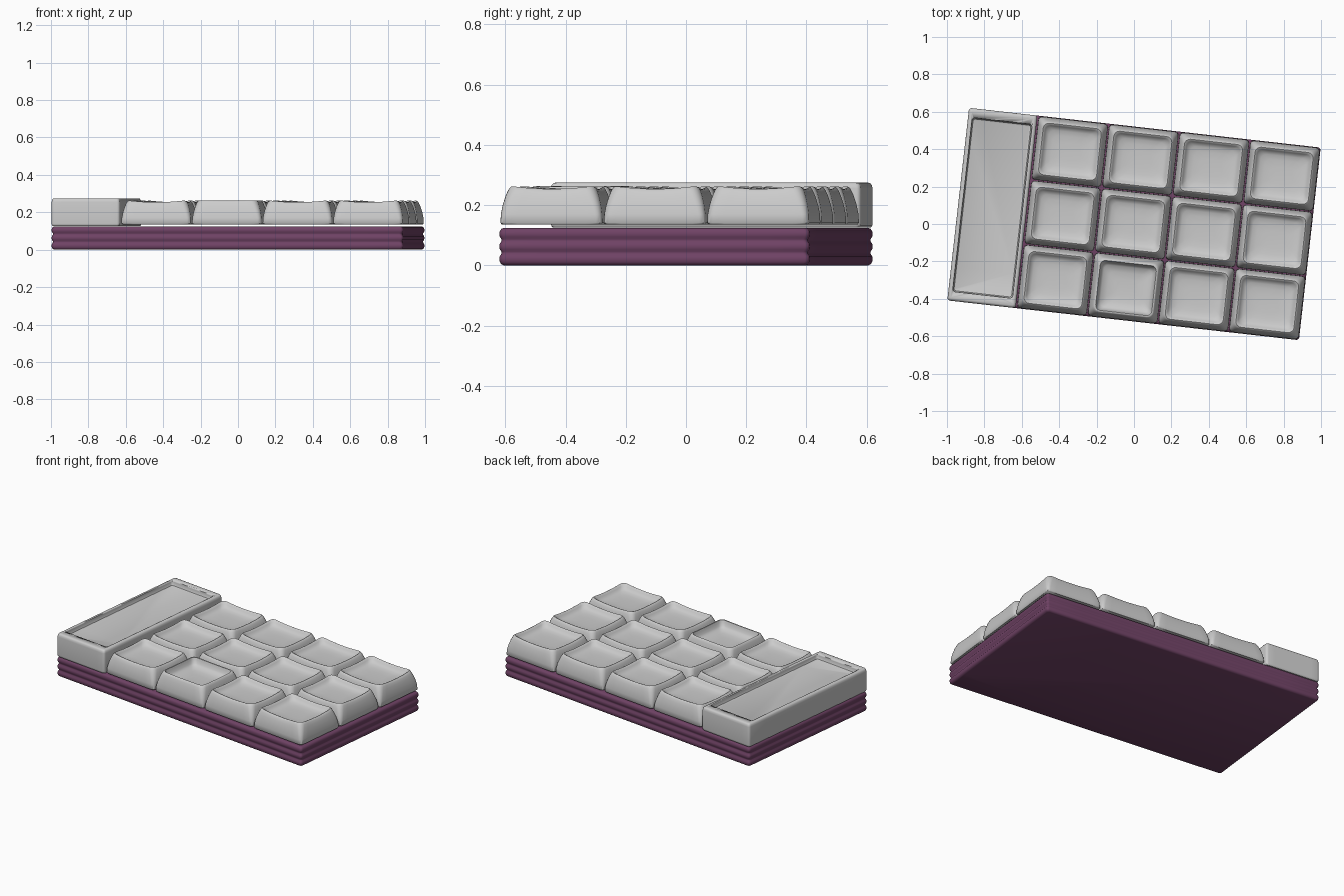
import bpy, bmesh, math
from mathutils import Matrix, Vector

if "Cube" in bpy.data.objects:
    bpy.data.objects.remove(bpy.data.objects["Cube"])

TURN = Matrix.Rotation(math.radians(-6.45), 4, 'Z')   # whole pad sits slightly turned
L, W = 1.892, 1.036


def ring_points(w, d, r, sides=8, arc=4):
    """Rounded rectangle outline, with extra points along the straight edges."""
    pts = []
    hx, hy = w / 2 - r, d / 2 - r
    corners = [(hx, hy), (-hx, hy), (-hx, -hy), (hx, -hy)]
    for i, (cx, cy) in enumerate(corners):
        for k in range(arc + 1):
            a = math.pi / 2 * (i + k / arc)
            pts.append(Vector((cx + r * math.cos(a), cy + r * math.sin(a))))
        nx, ny = corners[(i + 1) % 4]
        a = math.pi / 2 * (i + 1)
        off = Vector((r * math.cos(a), r * math.sin(a)))
        for k in range(1, sides):
            pts.append(Vector((cx, cy)).lerp(Vector((nx, ny)), k / sides) + off)
    return pts


def loft(name, w, d, rings, center, sharp=40, color=None):
    """Stack rings of (inset, z, corner radius, mid-edge dip) and cap both ends."""
    bm = bmesh.new()
    loops = []
    for inset, z, r, dip in rings:
        ww, dd = w - 2 * inset, d - 2 * inset
        loop = []
        for p in ring_points(ww, dd, r):
            u, v = 2 * p.x / ww, 2 * p.y / dd
            mid = 1 - min(abs(u), abs(v)) ** 2
            loop.append(bm.verts.new((p.x, p.y, z - dip * mid)))
        loops.append(loop)
    n = len(loops[0])
    for a, b in zip(loops, loops[1:]):
        for i in range(n):
            j = (i + 1) % n
            bm.faces.new((a[i], a[j], b[j], b[i]))
    bm.faces.new(loops[0][::-1])
    bm.faces.new(loops[-1])
    me = bpy.data.meshes.new(name)
    bm.to_mesh(me)
    bm.free()
    ob = bpy.data.objects.new(name, me)
    bpy.context.collection.objects.link(ob)
    ob.matrix_world = TURN @ Matrix.Translation((center[0], center[1], 0))
    if color:
        mat = bpy.data.materials.new(name + "_paint")
        mat.diffuse_color = color
        mat.use_nodes = True
        mat.node_tree.nodes["Principled BSDF"].inputs["Base Color"].default_value = mat.diffuse_color
        me.materials.append(mat)
    bpy.ops.object.select_all(action='DESELECT')
    ob.select_set(True)
    bpy.context.view_layer.objects.active = ob
    bpy.ops.object.shade_smooth_by_angle(angle=math.radians(sharp))
    return ob


# Ribbed base slab: three soft bands
base = [(.014, 0, .012, 0)]
for k in range(3):
    z = k * .0417
    for inset, dz in ((.006, .004), (.001, .011), (0, .021), (.001, .031), (.006, .038)):
        base.append((inset, z + dz, .015, 0))
base.append((.014, .125, .012, 0))
loft("base", L, W, base, (0, 0), 60, (.16, .055, .13, 1))

# Long shallow tray at the left end
X0 = -L / 2
TRAY = .368
tray = [(.006, .126, .012, 0), (.001, .131, .015, 0), (0, .14, .015, 0), (0, .255, .015, 0),
        (.002, .266, .015, 0), (.007, .273, .013, 0), (.014, .275, .01, 0)]
loft("tray", TRAY, W, tray, (X0 + TRAY / 2, 0))
tray_ob = bpy.context.object

# Recess cut into the tray
cut = loft("tray_cutter", TRAY - .046, W - .10,
           [(.012, .245, .01, 0), (.006, .248, .012, 0), (.003, .255, .014, 0),
            (0, .268, .015, 0), (0, .30, .015, 0)], (X0 + TRAY / 2, 0))
cut.hide_render = True
cut.hide_set(True)
mod = tray_ob.modifiers.new("recess", 'BOOLEAN')
mod.object = cut
mod.operation = 'DIFFERENCE'
mod.solver = 'EXACT'

# Dished keycaps, four columns by three rows
outer = [(.004, .136, .02, 0), (0, .141, .02, 0), (.001, .17, .022, 0), (.006, .20, .026, 0),
         (.014, .23, .03, .001), (.021, .25, .032, .006), (.026, .26, .032, .009),
         (.031, .264, .03, .01)]
soft = [(.036, .261, .028, .009), (.043, .250, .028, .007), (.052, .238, .03, .005),
        (.065, .230, .032, .003), (.09, .224, .03, .001), (.125, .221, .02, 0)]
deep = [(.036, .263, .028, .002), (.040, .252, .026, .001), (.046, .232, .026, 0),
        (.058, .220, .026, 0), (.09, .212, .025, 0), (.125, .209, .02, 0)]
px, py = (L - TRAY - .004) / 4, W / 3
for col in range(4):
    for row in range(3):
        home = (col, row) == (1, 0)
        sides = [(i, z, r, dip * (.2 if home else 1)) for i, z, r, dip in outer]
        center = (X0 + TRAY + .004 + px * (col + .5), -W / 2 + py * (row + .5))
        loft(f"key_{col}_{row}", px - .006, py - .005, sides + (deep if home else soft),
             center, 50)
